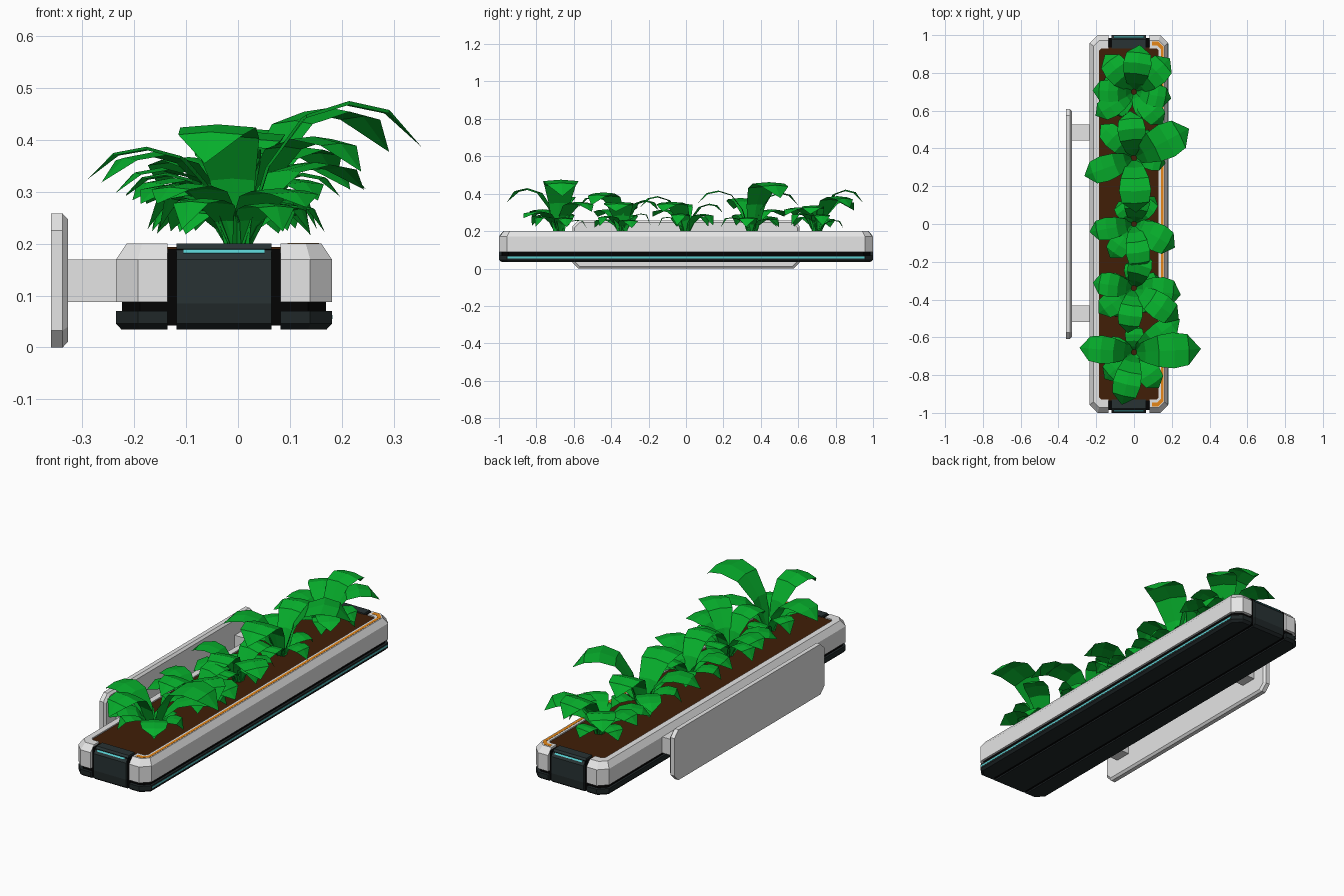
import bpy, bmesh, math, random
from mathutils import Vector

random.seed(4)
if "Cube" in bpy.data.objects:
    bpy.data.objects.remove(bpy.data.objects["Cube"])


def material(name, *rgb):
    m = bpy.data.materials.new(name)
    m.use_nodes = True
    m.diffuse_color = (*rgb, 1)
    m.node_tree.nodes["Principled BSDF"].inputs["Base Color"].default_value = (*rgb, 1)
    return m


WHITE = material("light_grey", 0.78, 0.78, 0.78)
SLATE = material("dark_slate", 0.021, 0.032, 0.033)
CHAR = material("charcoal", 0.014, 0.02, 0.021)
BLACK = material("black", 0.001, 0.001, 0.001)
CYAN = material("cyan", 0.1, 0.62, 0.63)
ORANGE = material("orange", 0.88, 0.27, 0.01)
SOIL = material("soil_brown", 0.052, 0.013, 0.002)
GREEN = material("leaf_green", 0.002, 0.43, 0.025)


def finish(name, bm, mat, solid=True):
    if solid:
        bmesh.ops.recalc_face_normals(bm, faces=bm.faces)
    mesh = bpy.data.meshes.new(name)
    bm.to_mesh(mesh)
    bm.free()
    mesh.materials.append(mat)
    ob = bpy.data.objects.new(name, mesh)
    bpy.context.collection.objects.link(ob)
    return ob


def loft(name, loops, mat, wrap=False, close=True):
    """Bridge equal point loops; cap the ends, or wrap them into a ring."""
    bm = bmesh.new()
    rows = [[bm.verts.new(p) for p in loop] for loop in loops]
    pairs = list(zip(rows, rows[1:])) + ([(rows[-1], rows[0])] if wrap else [])
    n = len(rows[0])
    for a, b in pairs:
        for k in range(n if close else n - 1):
            j = (k + 1) % n
            bm.faces.new((a[k], a[j], b[j], b[k]))
    if close:
        bm.faces.new(rows[0])
        bm.faces.new(rows[-1])
    else:
        bm.faces.new([r[0] for r in rows])
        bm.faces.new([r[-1] for r in rows])
    return finish(name, bm, mat)


def box(name, x, y, z, mat):
    loops = [[(x[0], y[0], h), (x[1], y[0], h), (x[1], y[1], h), (x[0], y[1], h)] for h in z]
    return loft(name, loops, mat)


CX, HALF, GAP, CAP = -0.027, 0.208, 0.109, 0.0915


def side_path(side, inset, z, start=GAP):
    """Outline of one long side with its two cut corners."""
    h, l, c = HALF - inset, 1 - 1.4 * inset, 0.042 - 0.586 * inset
    half = [(start, -l), (h - c, -l), (h, c - l)]
    pts = half + [(x, -y) for x, y in reversed(half)]
    return [(CX + side * x, y, z) for x, y in pts]


# Shell, rim and lower tray, split by the centre band
shell = [(0, 0.088), (0, 0.17), (0.02, 0.2), (0.05, 0.2), (0.05, 0.088)]
for side, label in ((1, "left"), (-1, "right")):
    loft(label + "_shell", [side_path(side, i, z) for i, z in shell], WHITE, True, False)
    tray = [(0.01, 0.035), (0, 0.046), (0, 0.07)]
    loft(label + "_tray", [side_path(side, i, z) for i, z in tray], CHAR)

trim = [(0.025, 0.198), (0.039, 0.198), (0.039, 0.201), (0.025, 0.201)]
loft("rim_trim", [side_path(1, i, z, 0.122) for i, z in trim], ORANGE, True, False)
box("side_light", (0.178, 0.182), (-0.955, 0.955), (0.0545, 0.063), CYAN)

# Black core that shows in the gaps, and the soil bed
loft("core", [side_path(1, 0.011, z) + [(2 * CX - x, y, h) for x, y, h in
     reversed(side_path(1, 0.011, z))] for z in (0.042, 0.15)], BLACK)
box("soil", (CX - 0.165, CX + 0.165), (-0.935, 0.935), (0.14, 0.194), SOIL)


def across(name, profile, half, mat):
    return loft(name, [[(CX + s * half, y, z) for y, z in profile] for s in (-1, 1)], mat)


# Centre band under the tray and the end caps
across("belly_band", [(-0.986, 0.035), (0.986, 0.035), (1, 0.046), (1, 0.085),
                      (-1, 0.085), (-1, 0.046)], CAP, CHAR)
cap = [(0.93, 0.085), (1, 0.085), (1, 0.17), (0.976, 0.2), (0.93, 0.2)]
light = [(0.9895, 0.18), (0.993, 0.182), (0.987, 0.189), (0.984, 0.187)]
for s, label in ((-1, "front"), (1, "back")):
    across(label + "_cap", [(s * y, z) for y, z in cap], CAP, SLATE)
    across(label + "_light", [(s * y, z) for y, z in light], 0.078, CYAN)
    box(label + "_gap_block", (CX - GAP, CX + GAP), sorted((s * 0.932, s * 0.986)),
        (0.045, 0.19), BLACK)


# Wall plate with cut corners and a bevelled inner edge, and its two arms
def plate_outline(x, inset):
    h, w, c = 0.129 - inset, 0.608 - inset, 0.033 - 0.4 * inset
    quarter = [(w, h - c), (w - c, h)]
    top = quarter + [(-y, z) for y, z in reversed(quarter)]
    return [(x, y, 0.129 + z) for y, z in top + [(-y, -z) for y, z in top]]


loft("wall_plate", [plate_outline(-0.36, 0), plate_outline(-0.338, 0),
                    plate_outline(-0.328, 0.011)], WHITE)
for y, label in ((-0.475, "front"), (0.485, "back")):
    box(label + "_arm", (-0.335, -0.225), (y - 0.043, y + 0.043), (0.088, 0.17), WHITE)


# Plants: arching leaves, narrow at the root, broad at the crown, pointed at the tip
ARCH = [(0, 0, 0.3), (0.14, 0.57, 0.6), (0.34, 0.91, 0.88), (0.57, 1, 1), (0.79, 0.94, 0.86)]


def leaf(bm, y, angle, reach, height, width, droop=0.69):
    a = math.radians(angle)
    out, across_dir = Vector((math.cos(a), math.sin(a), 0)), Vector((-math.sin(a), math.cos(a), 0))
    root = Vector((0, y, 0.187)) + out * 0.012
    rows = []
    for r, h, w in ARCH:
        mid = root + out * reach * r + Vector((0, 0, height * h))
        edge = across_dir * width * w / 2
        drop = Vector((0, 0, -0.04 * width * w)) - out * 0.03 * width
        rows.append([bm.verts.new(p) for p in (mid - edge + drop, mid, mid + edge + drop)])
    for p, q in zip(rows, rows[1:]):
        for k in (0, 1):
            bm.faces.new((p[k], p[k + 1], q[k + 1], q[k]))
    tip = bm.verts.new(root + out * (reach - 0.012) + Vector((0, 0, height * droop)))
    for k in (0, 1):
        bm.faces.new((rows[-1][k], rows[-1][k + 1], tip))


# Large leaves of each plant: angle, reach, height, width
PLANTS = {
    -0.68: [(3, 0.355, 0.288, 0.19), (175, 0.29, 0.2, 0.15), (257, 0.285, 0.243, 0.15),
            (36, 0.3, 0.17, 0.12), (305, 0.23, 0.12, 0.13), (222, 0.21, 0.13, 0.13)],
    -0.34: [(352, 0.25, 0.17, 0.16), (172, 0.22, 0.15, 0.13), (262, 0.24, 0.2, 0.13),
            (75, 0.2, 0.18, 0.13), (215, 0.23, 0.13, 0.13), (325, 0.29, 0.22, 0.14)],
    0: [(82, 0.2, 0.16, 0.14), (190, 0.24, 0.16, 0.12), (330, 0.25, 0.17, 0.15),
        (278, 0.25, 0.2, 0.13), (235, 0.22, 0.13, 0.12)],
    0.35: [(28, 0.33, 0.275, 0.19), (200, 0.28, 0.19, 0.14), (95, 0.25, 0.22, 0.15),
           (272, 0.29, 0.23, 0.17), (135, 0.25, 0.13, 0.12)],
    0.7: [(83, 0.25, 0.235, 0.15), (43, 0.26, 0.2, 0.15), (128, 0.25, 0.18, 0.14),
          (178, 0.22, 0.15, 0.12), (350, 0.2, 0.15, 0.12), (212, 0.24, 0.14, 0.12),
          (312, 0.23, 0.14, 0.12)],
}
for number, (y, leaves) in enumerate(PLANTS.items(), 1):
    bm = bmesh.new()
    for spec in leaves:
        leaf(bm, y, *spec)
    turn = random.uniform(0, 72)
    for k in range(5):
        leaf(bm, y, turn + 72 * k, random.uniform(0.14, 0.19), random.uniform(0.07, 0.11), 0.1, 0.4)
    finish("plant_%d" % number, bm, GREEN, False)
